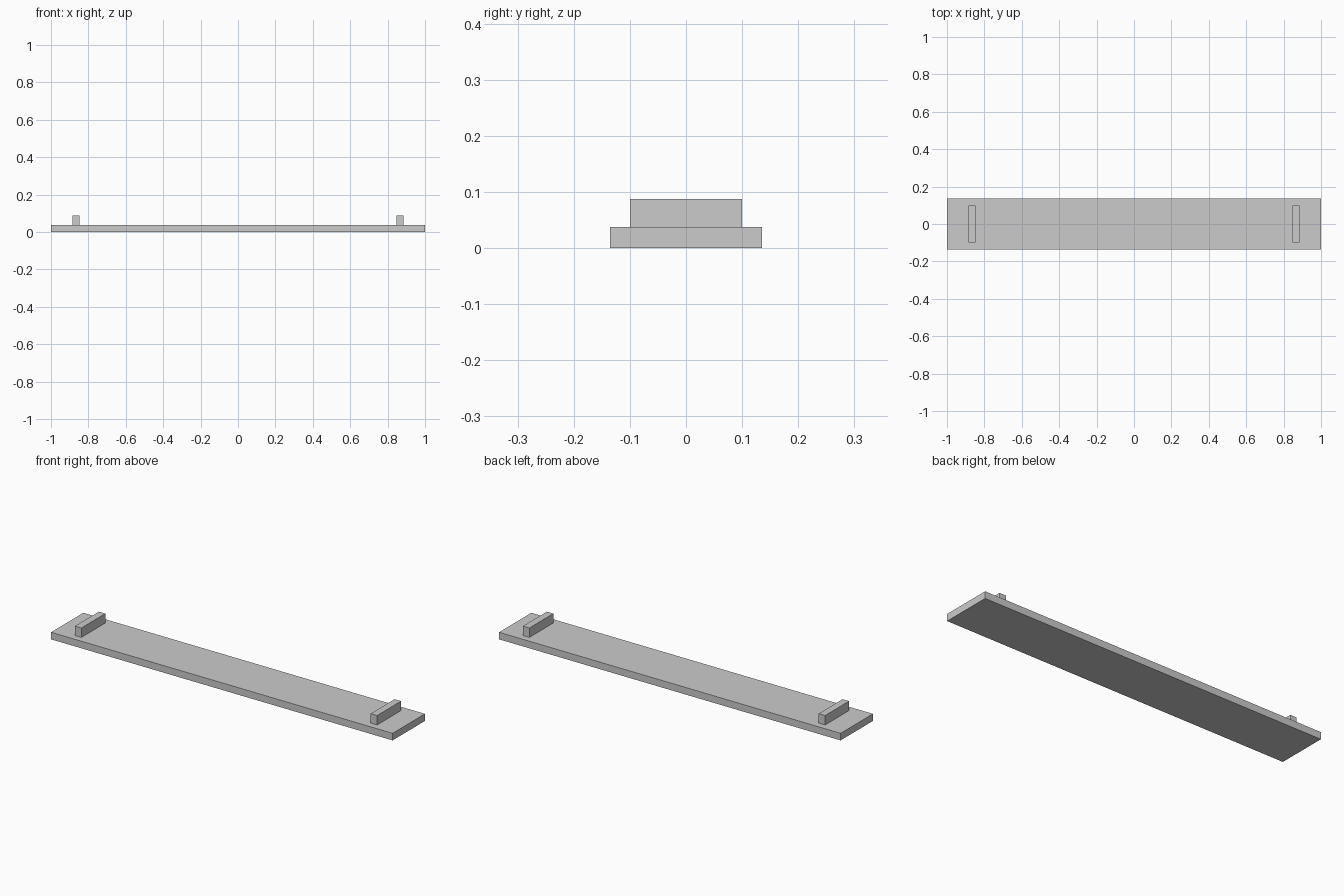
import bpy

# Remove the default cube
cube = bpy.data.objects.get("Cube")
if cube:
    bpy.data.objects.remove(cube, do_unlink=True)

# Single plain grey
grey = bpy.data.materials.new("plain_grey")
grey.use_nodes = True
colour = (0.6, 0.6, 0.6, 1)
grey.diffuse_color = colour
grey.node_tree.nodes["Principled BSDF"].inputs["Base Color"].default_value = colour


def box(name, size, x, bottom):
    """Flat-faced box centred on y, resting on the given height."""
    bpy.ops.mesh.primitive_cube_add(size=1, location=(x, 0, bottom + size[2] / 2))
    obj = bpy.context.object
    obj.name = name
    obj.scale = size
    bpy.ops.object.transform_apply(location=False, rotation=False, scale=True)
    obj.data.materials.append(grey)
    return obj


BOARD_THICKNESS = 0.0375

# Long flat board
box("board", (2, 0.27, BOARD_THICKNESS), 0, 0)

# Cross cleats near both ends
for side, sign in (("left", 1), ("right", -1)):
    box(f"{side}_cleat", (0.0375, 0.2, 0.05), sign * 0.866, BOARD_THICKNESS)
